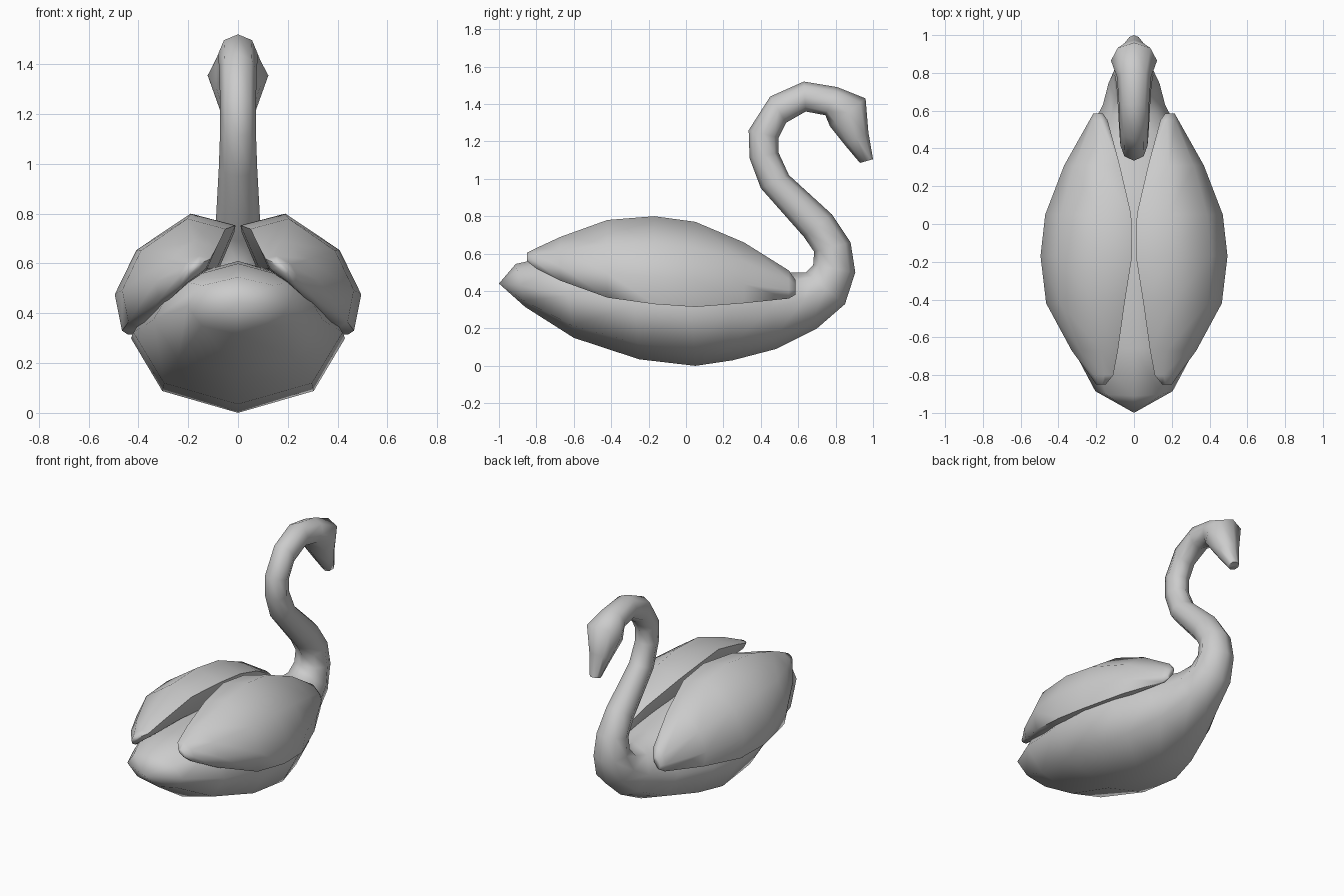
import bpy, bmesh, math

if "Cube" in bpy.data.objects:
    bpy.data.objects.remove(bpy.data.objects["Cube"])


def loft(name, rings, tip=None):
    """Skin a list of equal-length vertex rings, capping both ends."""
    bm = bmesh.new()
    loops = [[bm.verts.new(p) for p in ring] for ring in rings]
    n = len(loops[0])
    for a, b in zip(loops, loops[1:]):
        for i in range(n):
            j = (i + 1) % n
            bm.faces.new((a[i], a[j], b[j], b[i]))
    if tip:
        t = bm.verts.new(tip)
        for i in range(n):
            bm.faces.new((t, loops[0][(i + 1) % n], loops[0][i]))
    else:
        bm.faces.new(loops[0][::-1])
    bm.faces.new(loops[-1])
    bmesh.ops.recalc_face_normals(bm, faces=bm.faces)
    me = bpy.data.meshes.new(name)
    bm.to_mesh(me)
    bm.free()
    ob = bpy.data.objects.new(name, me)
    bpy.context.collection.objects.link(ob)
    bpy.ops.object.select_all(action='DESELECT')
    bpy.context.view_layer.objects.active = ob
    ob.select_set(True)
    bpy.ops.object.shade_smooth_by_angle(angle=math.radians(75))
    return ob


def oval(y0, z0, y1, z1, w, n=8):
    """Eight-sided oval between an underside point and an upper point."""
    ring = []
    for i in range(n):
        a = 2 * math.pi * i / n
        c, s = math.cos(a), math.sin(a)
        ring.append((w * s, (y0 + y1) / 2 + c * (y0 - y1) / 2,
                     (z0 + z1) / 2 + c * (z0 - z1) / 2))
    return ring


# Body, neck and head in one skin: under y, z, upper y, z, half width
body = [
    (-.86, .315, -.91, .545, .205),
    (-.60, .15, -.66, .60, .34),
    (-.25, .035, -.30, .61, .42),
    (.05, .0, .0, .60, .43),
    (.25, .03, .20, .57, .37),
    (.48, .09, .42, .52, .26),
    (.70, .20, .56, .50, .165),
    (.85, .33, .64, .50, .135),
    (.905, .50, .68, .54, .112),
    (.88, .66, .685, .61, .10),
    (.78, .81, .63, .69, .09),
    (.55, 1.02, .40, .95, .077),
    (.495, 1.14, .34, 1.11, .072),
    (.495, 1.22, .335, 1.26, .072),
    (.535, 1.30, .45, 1.44, .075),
    (.64, 1.36, .63, 1.52, .08),
    (.745, 1.34, .81, 1.49, .09),
    (.77, 1.28, .96, 1.43, .122),
    (.85, 1.18, .975, 1.25, .072),
    (.93, 1.085, 1.0, 1.105, .035),
]
loft("body_neck_and_head", [oval(*r) for r in body], tip=(0, -1, .44))

# Folded wings: one section shape scaled along y (y, inner x, outer x, low z, high z)
section = [(0, .9), (.37, 1), (.82, .69), (1, .31), (.94, 0), (.78, 0), (.16, .52)]
wing = [
    (-.85, .15, .20, .56, .605),
    (-.80, .11, .235, .52, .63),
    (-.67, .085, .33, .455, .69),
    (-.42, .05, .465, .365, .78),
    (-.17, .01, .495, .33, .80),
    (.05, .015, .47, .315, .77),
    (.31, .075, .37, .335, .66),
    (.55, .14, .235, .36, .51),
    (.585, .165, .215, .38, .46),
]
wings = loft("wings", [[(a + u * (b - a), y, lo + v * (hi - lo)) for u, v in section]
                       for y, a, b, lo, hi in wing])
mirror = wings.modifiers.new("mirror", 'MIRROR')
mirror.use_mirror_merge = False
